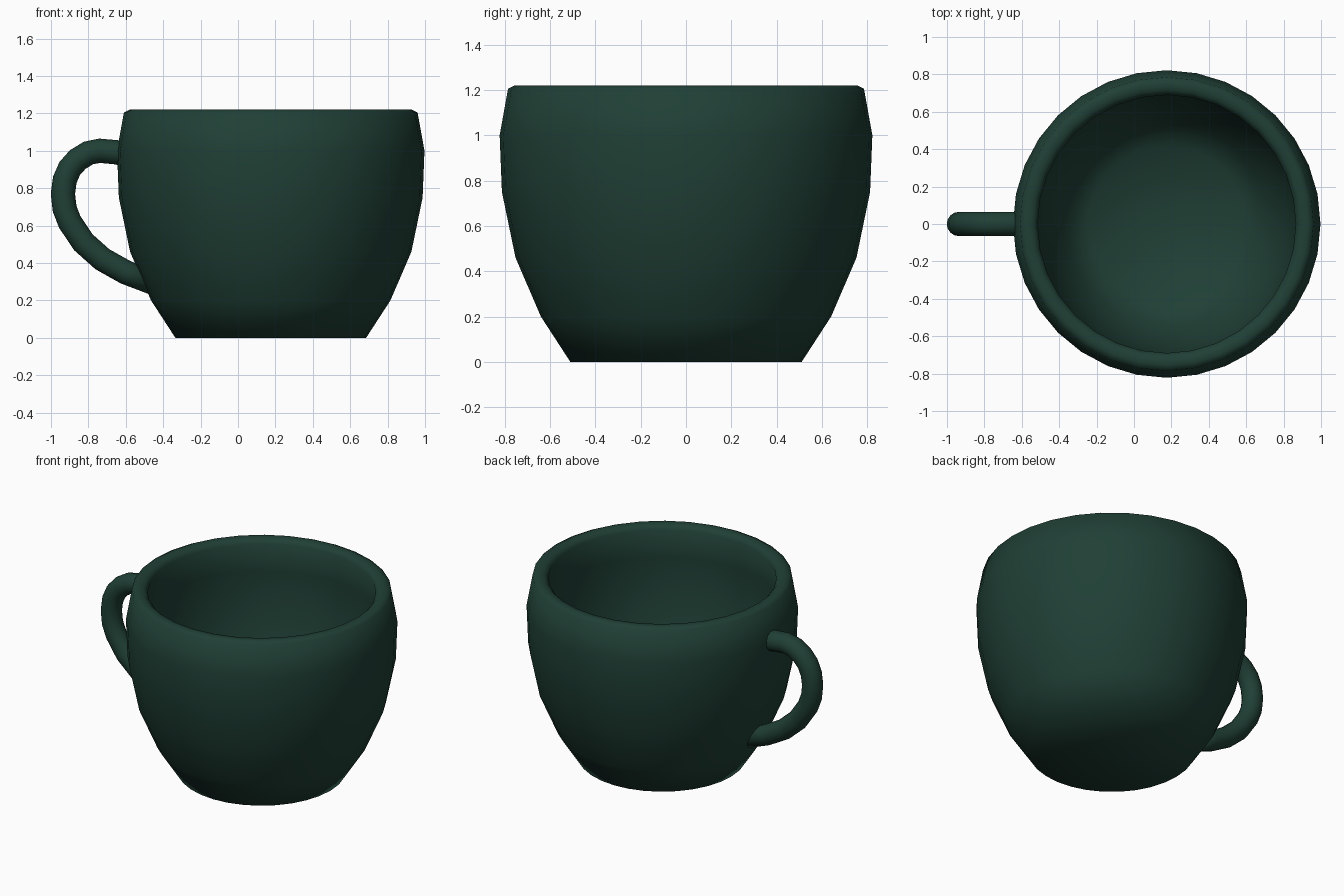
import bpy, bmesh, math
from mathutils import Vector

if "Cube" in bpy.data.objects:
    bpy.data.objects.remove(bpy.data.objects["Cube"])

green = bpy.data.materials.new("dark_green_glaze")
green.diffuse_color = (0.014, 0.05, 0.036, 1)
green.use_nodes = True
green.node_tree.nodes["Principled BSDF"].inputs["Base Color"].default_value = green.diffuse_color


def finish(name, bm):
    bmesh.ops.recalc_face_normals(bm, faces=bm.faces)
    mesh = bpy.data.meshes.new(name)
    bm.to_mesh(mesh)
    bm.free()
    mesh.materials.append(green)
    mesh.shade_smooth()
    ob = bpy.data.objects.new(name, mesh)
    bpy.context.collection.objects.link(ob)
    return ob


def skin(bm, rings, caps=True):
    """Bridge consecutive vertex rings with quads and close both ends."""
    n = len(rings[0])
    for a, b in zip(rings, rings[1:]):
        for i in range(n):
            j = (i + 1) % n
            bm.faces.new((a[i], a[j], b[j], b[i]))
    for ring in (rings[0], rings[-1]):
        c = Vector()
        for v in ring:
            c += v.co / n
        mid = bm.verts.new(c)
        for i in range(n):
            bm.faces.new((ring[i], ring[(i + 1) % n], mid))


# Cup: outer wall, rounded rim, inner wall and floor as one turned profile
CX, SIDES = 0.175, 32
profile = [(0.51, 0), (0.64, 0.20), (0.752, 0.46), (0.812, 0.75), (0.822, 1.0),
           (0.785, 1.205), (0.755, 1.22), (0.715, 1.215), (0.69, 1.19),
           (0.71, 1.0), (0.70, 0.75), (0.645, 0.46), (0.54, 0.22), (0.42, 0.10)]
bm = bmesh.new()
rings = []
for r, z in profile:
    rings.append([bm.verts.new((CX + r * math.cos(math.tau * i / SIDES),
                                r * math.sin(math.tau * i / SIDES), z))
                  for i in range(SIDES)])
skin(bm, rings)
finish("cup_body", bm)

# Handle: round tube swept along a curve in the xz plane
path = [(-0.58, 0.975), (-0.65, 0.992), (-0.74, 1.0), (-0.80, 0.988), (-0.857, 0.953),
        (-0.90, 0.905), (-0.926, 0.845), (-0.936, 0.77), (-0.927, 0.69), (-0.90, 0.62),
        (-0.826, 0.51), (-0.725, 0.42), (-0.60, 0.35), (-0.46, 0.297)]
pts = [Vector((x, 0, z)) for x, z in path]
TUBE, R = 16, 0.065
bm = bmesh.new()
rings = []
for k, p in enumerate(pts):
    t = (pts[min(k + 1, len(pts) - 1)] - pts[max(k - 1, 0)]).normalized()
    side = Vector((0, 1, 0))
    out = t.cross(side)
    rings.append([bm.verts.new(p + R * (math.cos(math.tau * i / TUBE) * out
                                        + math.sin(math.tau * i / TUBE) * side))
                  for i in range(TUBE)])
skin(bm, rings)
finish("cup_handle", bm)
